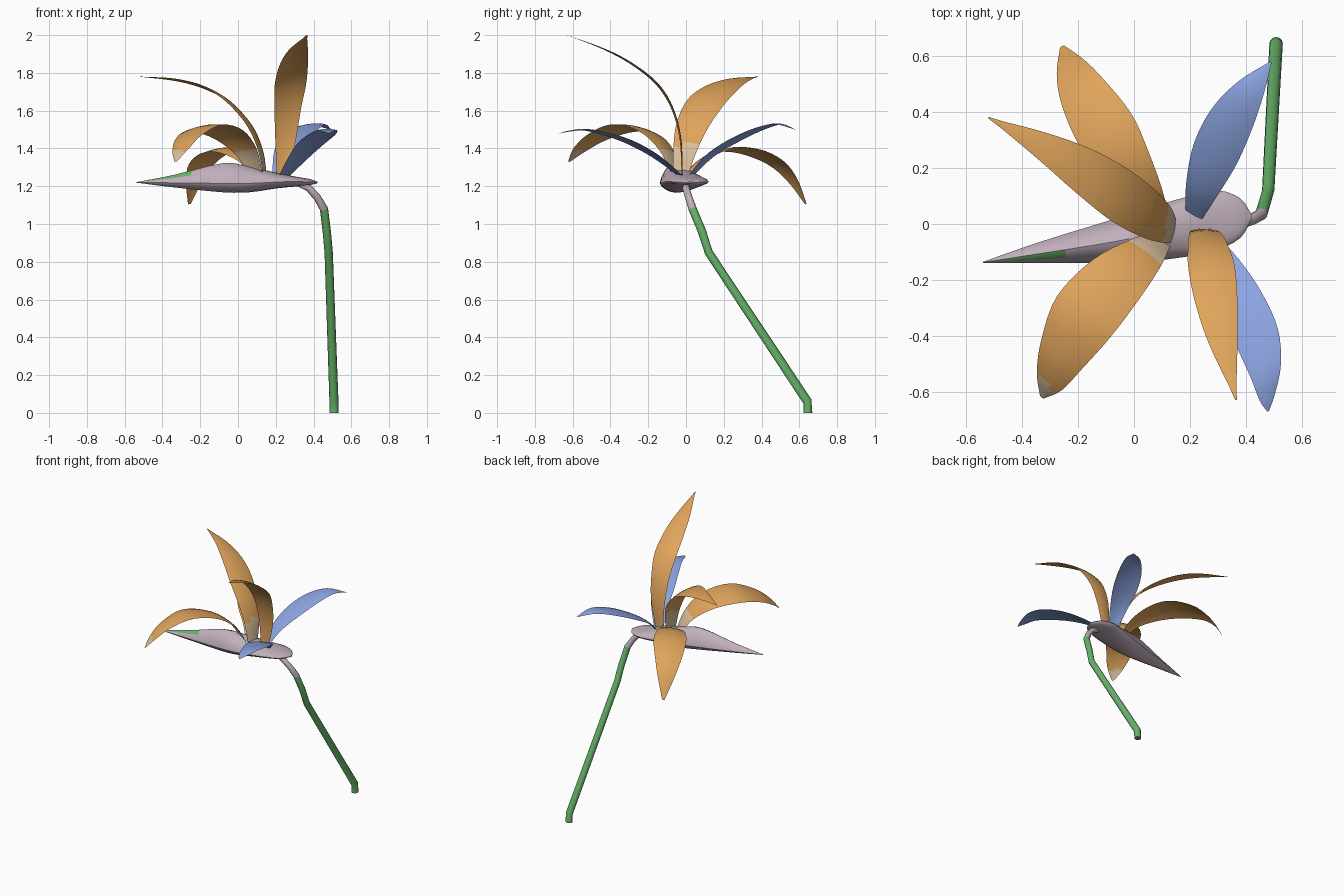
import bpy, bmesh, math
from mathutils import Vector

if "Cube" in bpy.data.objects:
    bpy.data.objects.remove(bpy.data.objects["Cube"])


def material(name, rgb):
    m = bpy.data.materials.new(name)
    m.diffuse_color = (*rgb, 1)
    m.use_nodes = True
    m.node_tree.nodes["Principled BSDF"].inputs["Base Color"].default_value = m.diffuse_color
    return m


ORANGE = material("petal orange", (0.74, 0.37, 0.105))
CREAM = material("petal base cream", (0.70, 0.53, 0.33))
BLUE = material("petal blue", (0.26, 0.37, 0.75))
GREEN = material("stem green", (0.135, 0.45, 0.14))
MAUVE = material("spathe mauve", (0.53, 0.43, 0.50))


def smooth_rows(rows, n):
    """Catmull-Rom resampling of rows of numbers."""
    out = []
    for i in range(len(rows) - 1):
        p1, p2 = rows[i], rows[i + 1]
        p0 = rows[i - 1] if i else [2 * a - b for a, b in zip(p1, p2)]
        p3 = rows[i + 2] if i + 2 < len(rows) else [2 * b - a for a, b in zip(p1, p2)]
        for k in range(n):
            t = k / n
            out.append([0.5 * (2 * b + (c - a) * t + (2 * a - 5 * b + 4 * c - d) * t * t
                               + (3 * b - a - 3 * c + d) * t ** 3)
                        for a, b, c, d in zip(p0, p1, p2, p3)])
    return out + [list(rows[-1])]


def loft(name, rings, mats, rule=None, closed=True, angle=40):
    """Skin successive rings of points; rule(face centre, column) picks the material."""
    bm = bmesh.new()
    vs = [[bm.verts.new(p) for p in r] for r in rings]
    n = len(rings[0])
    for a, b in zip(vs, vs[1:]):
        for j in range(n if closed else n - 1):
            k = (j + 1) % n
            f = bm.faces.new((a[j], a[k], b[k], b[j]))
            if rule:
                f.material_index = rule(f.calc_center_median(), j)
    if closed:
        bm.faces.new(vs[0][::-1])
        e = bm.faces.new(vs[-1])
        if rule:
            e.material_index = rule(e.calc_center_median(), 99)
    bmesh.ops.remove_doubles(bm, verts=bm.verts, dist=0.0004)
    bmesh.ops.recalc_face_normals(bm, faces=bm.faces)
    me = bpy.data.meshes.new(name)
    bm.to_mesh(me)
    bm.free()
    for m in mats:
        me.materials.append(m)
    ob = bpy.data.objects.new(name, me)
    bpy.context.collection.objects.link(ob)
    bpy.ops.object.select_all(action='DESELECT')
    ob.select_set(True)
    bpy.context.view_layer.objects.active = ob
    bpy.ops.object.shade_smooth_by_angle(angle=math.radians(angle))
    return ob


def petal(name, mat, across, rows, cream_below=0):
    """Thin curved leaf: rows of centre x, y, z and half width."""
    w = Vector(across).normalized()
    pts = smooth_rows(rows, 4)
    rings = []
    for i, (x, y, z, h) in enumerate(pts):
        t = Vector(pts[min(i + 1, len(pts) - 1)][:3]) - Vector(pts[max(i - 1, 0)][:3])
        up = w.cross(t).normalized()
        if up.z < 0:
            up = -up
        h = max(h, 0.003)
        rings.append([Vector((x, y, z)) + w * h * s + up * h * 0.12 * (0.5 - s * s)
                      for s in (-1, -0.6, -0.2, 0.2, 0.6, 1)])
    loft(name, rings, [mat, CREAM], lambda c, j: int(c.z < cream_below), False, 80)


# Stem: bent round stalk, pink where it meets the spathe
path = [(.508, .645, 0, .024), (.508, .643, .06, .024), (.48, .12, .85, .022),
        (.47, .085, .96, .022), (.455, .035, 1.08, .022), (.42, .015, 1.14, .020),
        (.375, 0, 1.19, .019), (.30, 0, 1.225, .015)]
rings = []
for i, (x, y, z, r) in enumerate(path):
    t = Vector(path[min(i + 1, len(path) - 1)][:3]) - Vector(path[max(i - 1, 0)][:3])
    if i == 0:
        t = Vector((0, 0, 1))
    u = t.cross(Vector((0, 1, 0))).normalized()
    v = t.cross(u).normalized()
    rings.append([Vector((x, y, z)) + (u * math.cos(a) + v * math.sin(a)) * r
                  for a in [math.tau * k / 12 for k in range(12)]])
loft("stem", rings, [GREEN, MAUVE], lambda c, j: int(c.z > 1.1))

# Spathe: pointed pod; x, front y, ridge y, back y, bottom z, middle z, top z
stations = [(-.54, -.139, -.137, -.135, 1.219, 1.22, 1.221),
            (-.33, -.139, -.105, -.062, 1.193, 1.218, 1.262),
            (-.08, -.138, -.065, .015, 1.168, 1.215, 1.322),
            (.06, -.132, -.035, .06, 1.168, 1.215, 1.305),
            (.20, -.115, 0, .10, 1.188, 1.222, 1.272),
            (.30, -.092, .015, .12, 1.198, 1.225, 1.252),
            (.38, -.05, .025, .092, 1.206, 1.222, 1.238),
            (.42, .015, .025, .035, 1.216, 1.22, 1.224)]
rings = []
for x, yf, yr, yk, zb, zm, zt in smooth_rows(stations, 3):
    e = 1 + 0.45 * min(1, max(0, (0.2 - x) / 0.5))   # sharper ridge toward the tip
    ring = []
    for k in range(16):
        c, s = math.cos(math.tau * k / 16), math.sin(math.tau * k / 16)
        y = yr + (yk - yr if c > 0 else yr - yf) * math.copysign(abs(c) ** e, c)
        z = zm + (zt - zm if s > 0 else zm - zb) * math.copysign(abs(s) ** e, s)
        ring.append((x, y, z))
    rings.append(ring)
loft("spathe", rings, [MAUVE, GREEN],
     lambda c, j: int(c.x < -.27 and j in (4, 5)), True, 35)

# Orange petals
petal("tall_orange_petal", ORANGE, (1, .05, 0),
      [(.235, -.02, 1.26, .03), (.252, -.028, 1.45, .055), (.263, -.07, 1.61, .07),
       (.277, -.15, 1.74, .083), (.295, -.28, 1.845, .075), (.32, -.43, 1.925, .05),
       (.365, -.63, 2.0, 0)])
petal("left_orange_petal", ORANGE, (.25, .95, -.15),
      [(.145, -.03, 1.26, .04), (.12, -.005, 1.40, .065), (.06, .035, 1.53, .088),
       (-.05, .105, 1.65, .10), (-.18, .19, 1.725, .085), (-.33, .28, 1.765, .05),
       (-.52, .38, 1.78, 0)], 1.42)
petal("front_orange_petal", ORANGE, (.8, -.58, .15),
      [(.10, -.05, 1.26, .04), (.04, -.10, 1.39, .075), (-.06, -.19, 1.485, .11),
       (-.18, -.33, 1.515, .122), (-.262, -.47, 1.465, .09), (-.305, -.565, 1.395, .055),
       (-.33, -.62, 1.33, .008)], 1.39)
petal("back_orange_petal", ORANGE, (.86, .48, .1),
      [(.10, 0, 1.26, .03), (.05, .09, 1.345, .06), (-.03, .21, 1.395, .095),
       (-.105, .34, 1.39, .11), (-.185, .475, 1.33, .088), (-.23, .565, 1.235, .055),
       (-.258, .635, 1.105, .008)])

# Blue petals
petal("back_blue_petal", BLUE, (.88, -.42, 0),
      [(.21, .02, 1.25, .03), (.24, .12, 1.36, .06), (.29, .25, 1.445, .085),
       (.352, .38, 1.505, .08), (.42, .49, 1.53, .05), (.49, .58, 1.5, .003)])
petal("front_blue_petal", BLUE, (.88, .40, 0),
      [(.24, -.02, 1.25, .03), (.32, -.15, 1.355, .06), (.385, -.28, 1.43, .08),
       (.442, -.41, 1.477, .08), (.472, -.53, 1.5, .058), (.477, -.62, 1.492, .03),
       (.48, -.67, 1.48, .003)])
